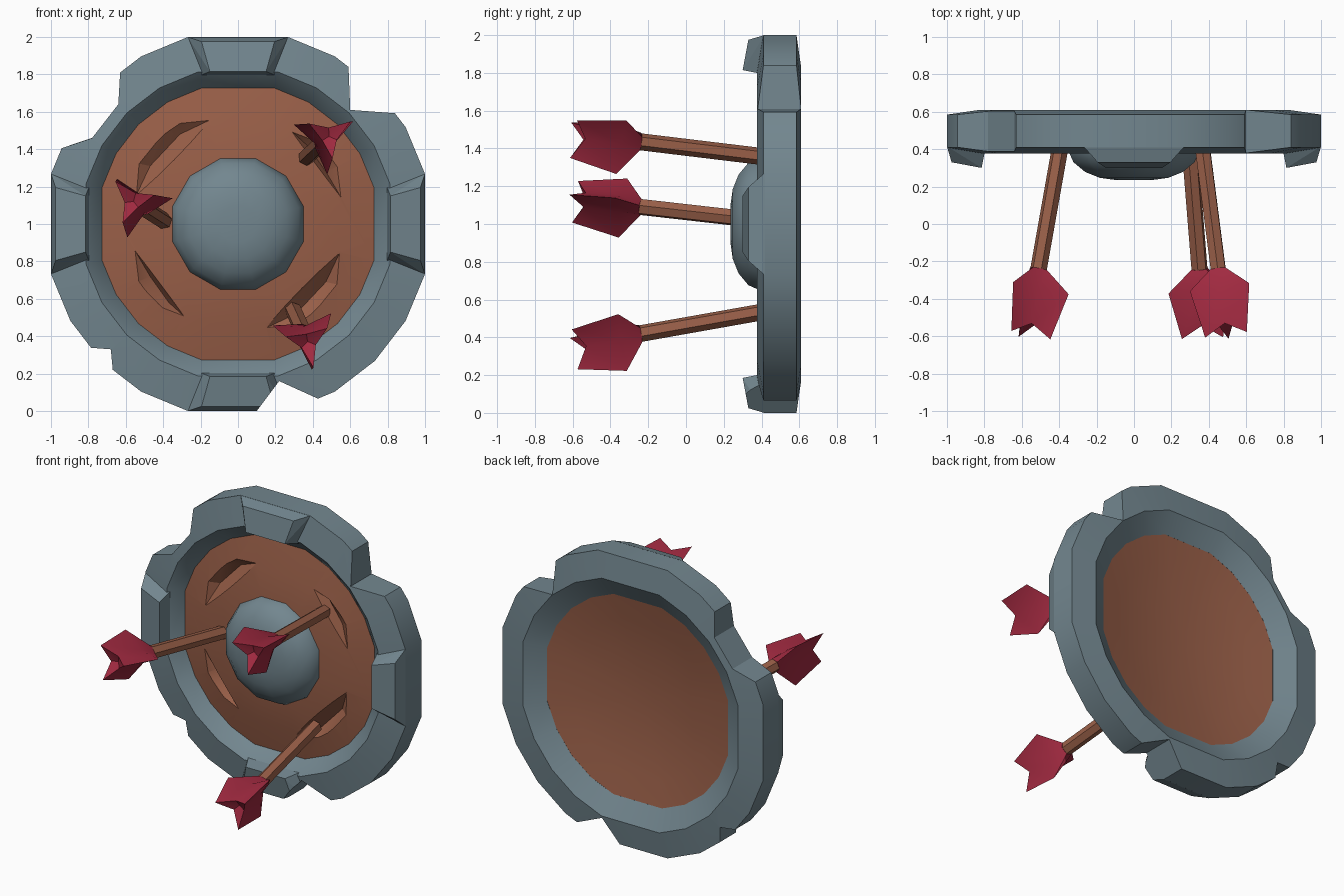
import bpy, bmesh, math
from mathutils import Vector

if "Cube" in bpy.data.objects:
    bpy.data.objects.remove(bpy.data.objects["Cube"])

def material(name, col):
    m = bpy.data.materials.new(name)
    m.diffuse_color = (*col, 1)
    m.use_nodes = True
    m.node_tree.nodes["Principled BSDF"].inputs["Base Color"].default_value = m.diffuse_color
    return m

STEEL = material("blue grey metal", (0.17, 0.24, 0.275))
WOOD = material("brown wood", (0.32, 0.115, 0.065))
RED = material("red feather", (0.36, 0.023, 0.052))

def finish(name, bm, mat=None):
    bmesh.ops.recalc_face_normals(bm, faces=bm.faces)
    me = bpy.data.meshes.new(name)
    bm.to_mesh(me)
    bm.free()
    if mat:
        me.materials.append(mat)
    ob = bpy.data.objects.new(name, me)
    bpy.context.collection.objects.link(ob)
    return ob

def smooth(ob, deg=30):
    """Smooth shading that keeps edges above the angle sharp."""
    for p in ob.data.polygons:
        p.use_smooth = True
    ob.data.set_sharp_from_angle(angle=math.radians(deg))

def loft(bm, rings, closed=False, cap=False):
    """Bridge rings of points with quads."""
    vs = [[bm.verts.new(p) for p in r] for r in rings]
    n = len(vs[0])
    for k in range(len(vs) if closed else len(vs) - 1):
        a, b = vs[k], vs[(k + 1) % len(vs)]
        for i in range(n):
            j = (i + 1) % n
            bm.faces.new((a[i], a[j], b[j], b[i]))
    if cap:
        bm.faces.new(vs[0])
        bm.faces.new(vs[-1])
    return vs

def hull(bm, pts):
    vs = [bm.verts.new(p) for p in pts]
    bmesh.ops.convex_hull(bm, input=vs)
    junk = [v for v in vs if v.is_valid and not v.link_faces]
    bmesh.ops.delete(bm, geom=junk, context='VERTS')

def cut(obj, cutter):
    """Subtract the cutter and bake the result."""
    m = obj.modifiers.new("cut", 'BOOLEAN')
    m.operation, m.solver, m.object = 'DIFFERENCE', 'EXACT', cutter
    dg = bpy.context.evaluated_depsgraph_get()
    me = bpy.data.meshes.new_from_object(obj.evaluated_get(dg))
    obj.modifiers.clear()
    obj.data = me

def circle(r, y, angles):
    return [(r * math.sin(math.radians(a)), y, 1 + r * math.cos(math.radians(a))) for a in angles]

# 20 sided outline with long flats on the four axes
ANG = [90 * q + a for q in range(4) for a in (15, 30, 45, 60, 75)]

# metal rim
bm = bmesh.new()
profile = [(1.035, .41), (.84, .377), (.75, .46), (.72, .53), (.855, .61), (1.035, .585)]
loft(bm, [circle(r, y, ANG) for r, y in profile], closed=True)
rim = finish("shield_rim", bm, STEEL)

# four raised braces on the rim
braces = []
for k in range(4):
    c, s = round(math.cos(k * math.pi / 2)), round(math.sin(k * math.pi / 2))
    pts = []
    for x, r, y in ((.27, 1.0, .415), (.20, .795, .40), (.195, .975, .33), (.15, .815, .30)):
        for sx in (-x, x):
            pts.append((sx * c + r * s, y, 1 + r * c - sx * s))
    bm = bmesh.new()
    hull(bm, pts)
    braces.append(finish(f"rim_brace_{k + 1}", bm, STEEL))

# battle damage: notches chopped out of the rim
bm = bmesh.new()
notches = [
    [(.59, 1.86), (.60, 1.61), (.87, 1.59), (1.0, 1.9), (.58, 2.05)],
    [(-.625, 1.9), (-.64, 1.64), (-.78, 1.46), (-1.02, 1.38), (-1.2, 1.9)],
    [(.22, .16), (.07, -.04), (.3, -.2), (.64, -.03)],
    [(-.665, .17), (-.68, .33), (-.81, .34), (-.95, .1)],
]
for poly in notches:
    loft(bm, [[(x, y, z) for x, z in poly] for y in (.1, .9)], cap=True)
chop = finish("notch_cutter", bm)
chop.hide_render = True
for ob in [rim] + braces:
    cut(ob, chop)
bpy.data.objects.remove(chop)
smooth(rim)

# wooden board, domed to the front and hollow behind
bm = bmesh.new()
board_profile = [(.12, .38), (.36, .39), (.55, .415), (.755, .458),
                 (.725, .53), (.55, .50), (.36, .475), (.12, .46)]
loft(bm, [circle(r, y, ANG) for r, y in board_profile], cap=True)
board = finish("shield_board", bm, WOOD)

# slanted gouges in the board
long_gouge = ([(.11, .575), (.31, .57), (.43, .49), (.56, .33), (.56, .12)], [(.31, .48), (.47, .31)])
short_gouge = ([(.27, .51), (.42, .46), (.56, .32), (.57, .11)], [(.37, .42), (.47, .28)])
bm = bmesh.new()
for sx, sz, (top, deep) in ((-1, 1, long_gouge), (1, -1, long_gouge), (1, 1, short_gouge), (-1, -1, short_gouge)):
    hull(bm, [(sx * x, .405, 1 + sz * z) for x, z in top] + [(sx * x, .475, 1 + sz * z) for x, z in deep])
gouge = finish("gouge_cutter", bm)
gouge.hide_render = True
cut(board, gouge)
bpy.data.objects.remove(gouge)
smooth(board, 22)

# central domed boss
bm = bmesh.new()
ang12 = [15 + 30 * i for i in range(12)]
dome = [(.365, .44), (.365, .395), (.335, .33), (.27, .278), (.19, .247), (.10, .235)]
loft(bm, [circle(r, y, ang12) for r, y in dome], cap=True)
smooth(finish("shield_boss", bm, STEEL), 50)

# arrows: point at the board, point where feathers begin, angle of the lowest feather
arrows = [((.37, .38, 1.36), (.45, -.24, 1.435), -86),
          ((-.40, .38, 1.02), (-.51, -.24, 1.09), -110),
          ((.30, .38, .53), (.35, -.24, .42), -79)]
for k, (a, b, turn) in enumerate(arrows, 1):
    a, b = Vector(a), Vector(b)
    d = (b - a).normalized()
    u = (Vector((1, 0, 0)) - d * d.x).normalized()
    w = d.cross(u)
    if w.z < 0:
        w = -w

    def ring(o, l_arm, r_arm, l_in, r_in):
        out = []
        for i in range(6):
            t = math.radians(turn + 60 * i)
            l, r = (l_in, r_in) if i % 2 else (l_arm, r_arm)
            out.append(o + d * l + (u * math.cos(t) + w * math.sin(t)) * r)
        return out

    # shaft
    bm = bmesh.new()
    loft(bm, [ring(a, -.05, .045, -.05, .045), ring(b, .05, .045, .05, .045)], cap=True)
    finish(f"arrow_shaft_{k}", bm, WOOD)
    # three bladed feathers with a notched tail
    bm = bmesh.new()
    vs = loft(bm, [ring(b, 0, .047, 0, .047), ring(b, .11, .185, .11, .052),
                   ring(b, .365, .13, .30, .045)])
    bm.faces.new(vs[0])
    tip = bm.verts.new(b + d * .28)
    for i in range(6):
        bm.faces.new((vs[-1][i], vs[-1][(i + 1) % 6], tip))
    smooth(finish(f"arrow_feathers_{k}", bm, RED), 35)
